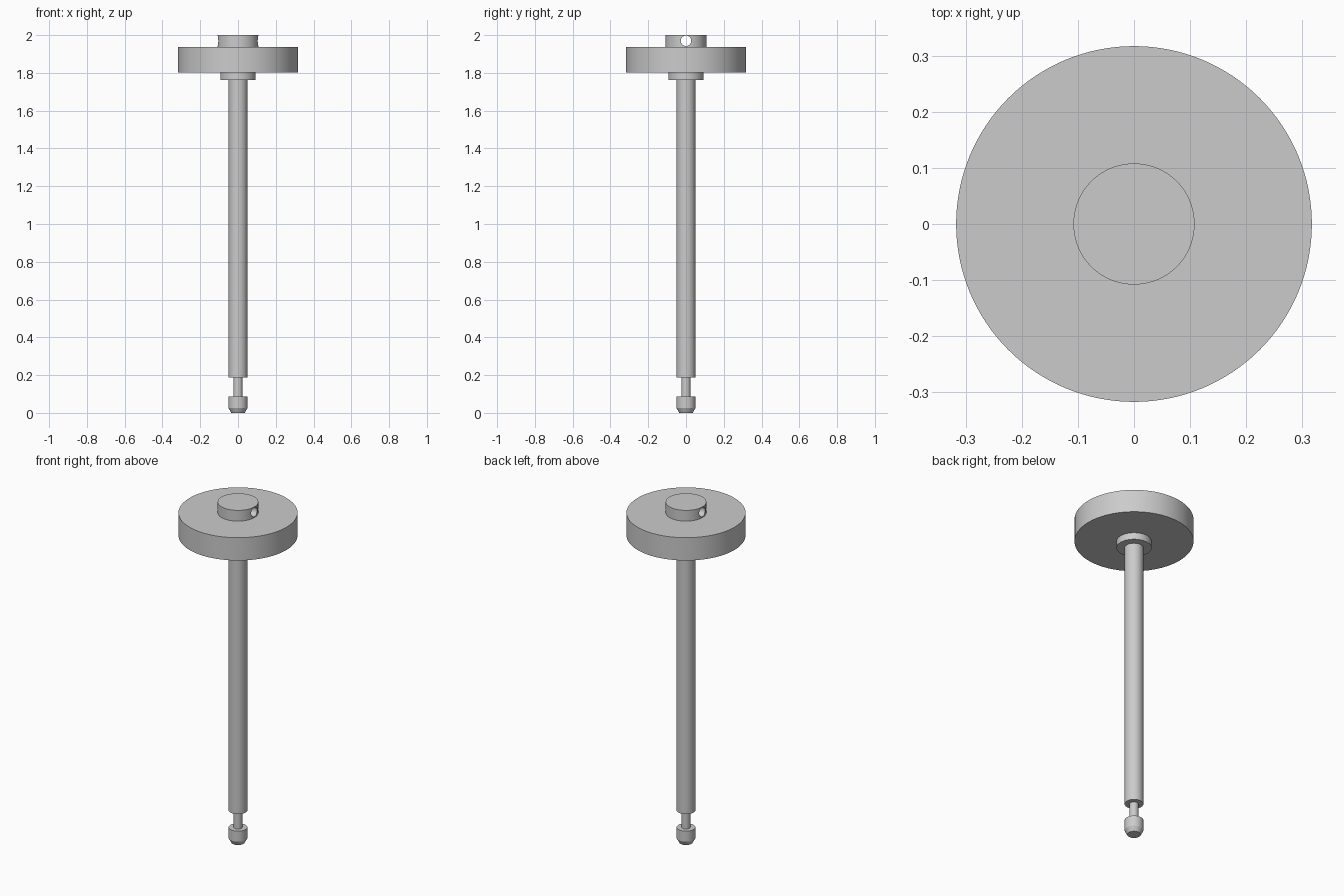
import bpy, bmesh, math
from mathutils import Matrix

default = bpy.data.objects.get("Cube")
if default:
    bpy.data.objects.remove(default, do_unlink=True)

steel = bpy.data.materials.new("plain_grey_steel")
steel.use_nodes = True
GREY = (0.6, 0.6, 0.6, 1)
steel.diffuse_color = GREY
steel.node_tree.nodes["Principled BSDF"].inputs["Base Color"].default_value = GREY


def turned(name, radius, bottom, top, foot=None, segments=96):
    """Upright round part; foot is the smaller radius at its lower end."""
    bm = bmesh.new()
    bmesh.ops.create_cone(
        bm, cap_ends=True, segments=segments, depth=top - bottom,
        radius1=radius if foot is None else foot, radius2=radius,
        matrix=Matrix.Translation((0, 0, (top + bottom) / 2)))
    mesh = bpy.data.meshes.new(name)
    bm.to_mesh(mesh)
    bm.free()
    mesh.materials.append(steel)
    obj = bpy.data.objects.new(name, mesh)
    bpy.context.collection.objects.link(obj)
    return obj


def smooth(obj):
    bpy.ops.object.select_all(action='DESELECT')
    obj.select_set(True)
    bpy.context.view_layer.objects.active = obj
    bpy.ops.object.shade_smooth_by_angle(angle=math.radians(30))


# Stem, from the tip upwards
parts = [
    turned("tip_chamfer", 0.05, 0, 0.026, foot=0.036),
    turned("tip", 0.05, 0.026, 0.088),
    turned("tip_neck", 0.0235, 0.088, 0.188),
    turned("shaft", 0.05, 0.188, 1.763),
    turned("collar", 0.093, 1.763, 1.803),
    turned("disc", 0.317, 1.803, 1.937, segments=128),
]

# Top boss with a cross hole drilled along x
boss = turned("boss", 0.108, 1.937, 2.0)
drill = turned("drill", 0.0275, -0.2, 0.2, segments=48)
drill.data.transform(Matrix.Translation((0, 0, 1.97)) @ Matrix.Rotation(math.pi / 2, 4, 'Y'))
drill.hide_render = True
cut = boss.modifiers.new("cross_hole", 'BOOLEAN')
cut.operation = 'DIFFERENCE'
cut.solver = 'EXACT'
cut.object = drill
bpy.context.view_layer.objects.active = boss
bpy.ops.object.modifier_apply(modifier=cut.name)
bpy.data.objects.remove(drill, do_unlink=True)
parts.append(boss)

for part in parts:
    smooth(part)
